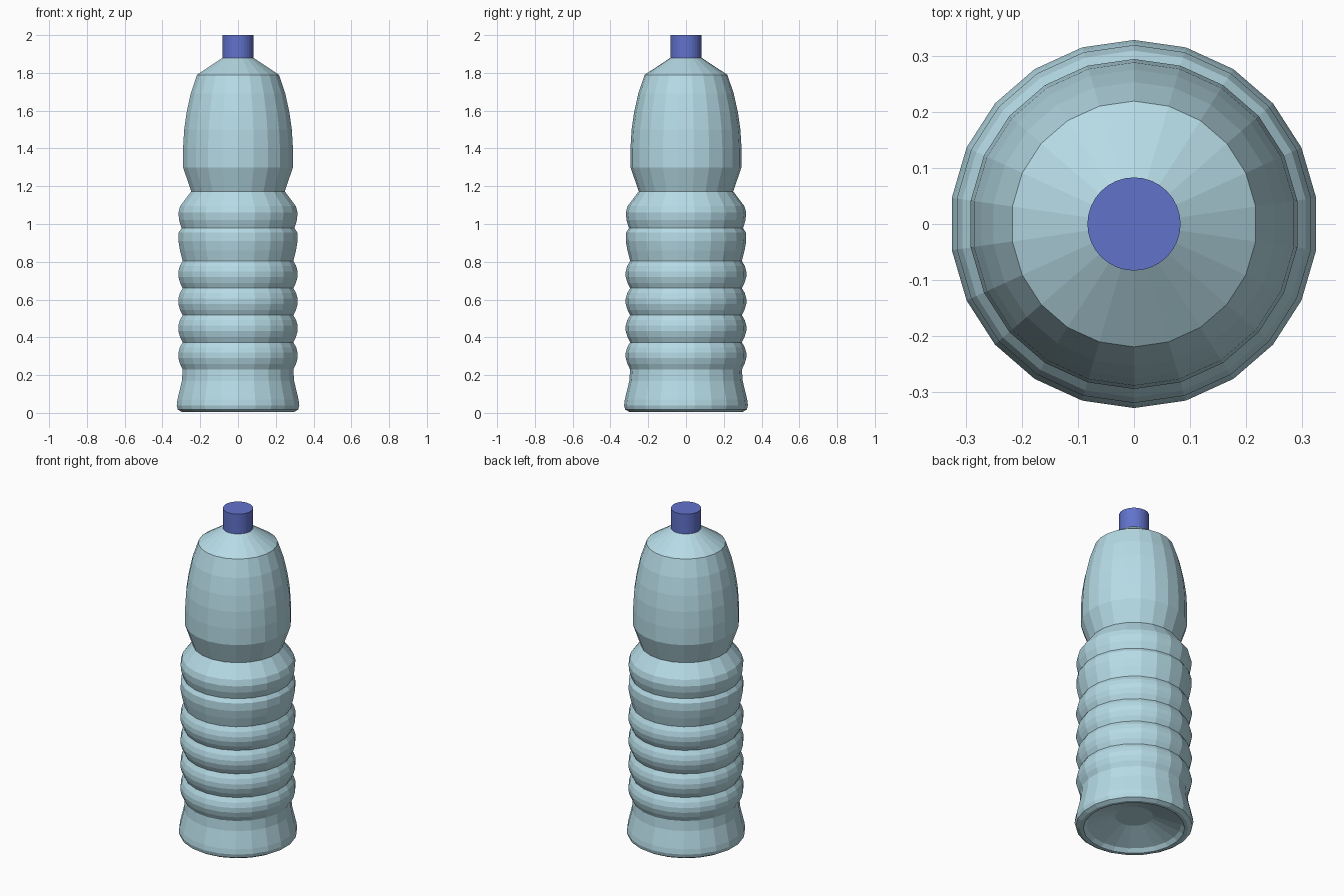
import bpy, bmesh
from math import cos, sin, pi

if "Cube" in bpy.data.objects:
    bpy.data.objects.remove(bpy.data.objects["Cube"])


def material(name, color):
    m = bpy.data.materials.new(name)
    m.diffuse_color = color
    m.use_nodes = True
    m.node_tree.nodes["Principled BSDF"].inputs["Base Color"].default_value = m.diffuse_color
    return m


def lathe(name, profile, sides, mat):
    """Revolve (radius, z) points, closing both ends with flat discs."""
    bm = bmesh.new()
    rings = []
    for r, z in profile:
        rings.append([bm.verts.new((r * cos(pi / 2 + 2 * pi * i / sides),
                                    r * sin(pi / 2 + 2 * pi * i / sides), z))
                      for i in range(sides)])
    for a, b in zip(rings, rings[1:]):
        for i in range(sides):
            j = (i + 1) % sides
            bm.faces.new((a[i], a[j], b[j], b[i]))
    bm.faces.new(rings[0][::-1])
    bm.faces.new(rings[-1])
    bmesh.ops.recalc_face_normals(bm, faces=bm.faces)
    me = bpy.data.meshes.new(name)
    bm.to_mesh(me)
    bm.free()
    me.materials.append(mat)
    ob = bpy.data.objects.new(name, me)
    bpy.context.collection.objects.link(ob)
    return ob


plastic = material("bottle_blue", (0.47, 0.71, 0.79, 1))
cap_blue = material("cap_blue", (0.12, 0.17, 0.60, 1))

# Hollowed base and flared foot
profile = [(0.105, 0.08), (0.26, 0.025), (0.28, 0.005), (0.30, 0.005),
           (0.322, 0.018), (0.328, 0.04), (0.324, 0.07), (0.30, 0.17)]

# Grip ribs between the grooves
grooves = [0.23, 0.373, 0.517, 0.66, 0.804]
for lo, hi in zip(grooves, grooves[1:]):
    h = hi - lo
    profile += [(0.296, lo), (0.310, lo + 0.2 * h), (0.319, lo + 0.42 * h),
                (0.319, lo + 0.62 * h), (0.311, lo + 0.82 * h)]

# Taller top ribs
profile += [(0.296, 0.804), (0.310, 0.86), (0.319, 0.91), (0.317, 0.955),
            (0.302, 0.978), (0.315, 1.02), (0.319, 1.06), (0.309, 1.095)]

# Waist, rounded upper body and shoulder cone
profile += [(0.25, 1.173), (0.294, 1.30), (0.294, 1.40), (0.288, 1.50),
            (0.275, 1.59), (0.253, 1.69), (0.219, 1.79), (0.075, 1.885)]
lathe("bottle_body", profile, 22, plastic)

# Screw cap
lathe("cap", [(0.083, 1.872), (0.083, 2.0)], 32, cap_blue)
